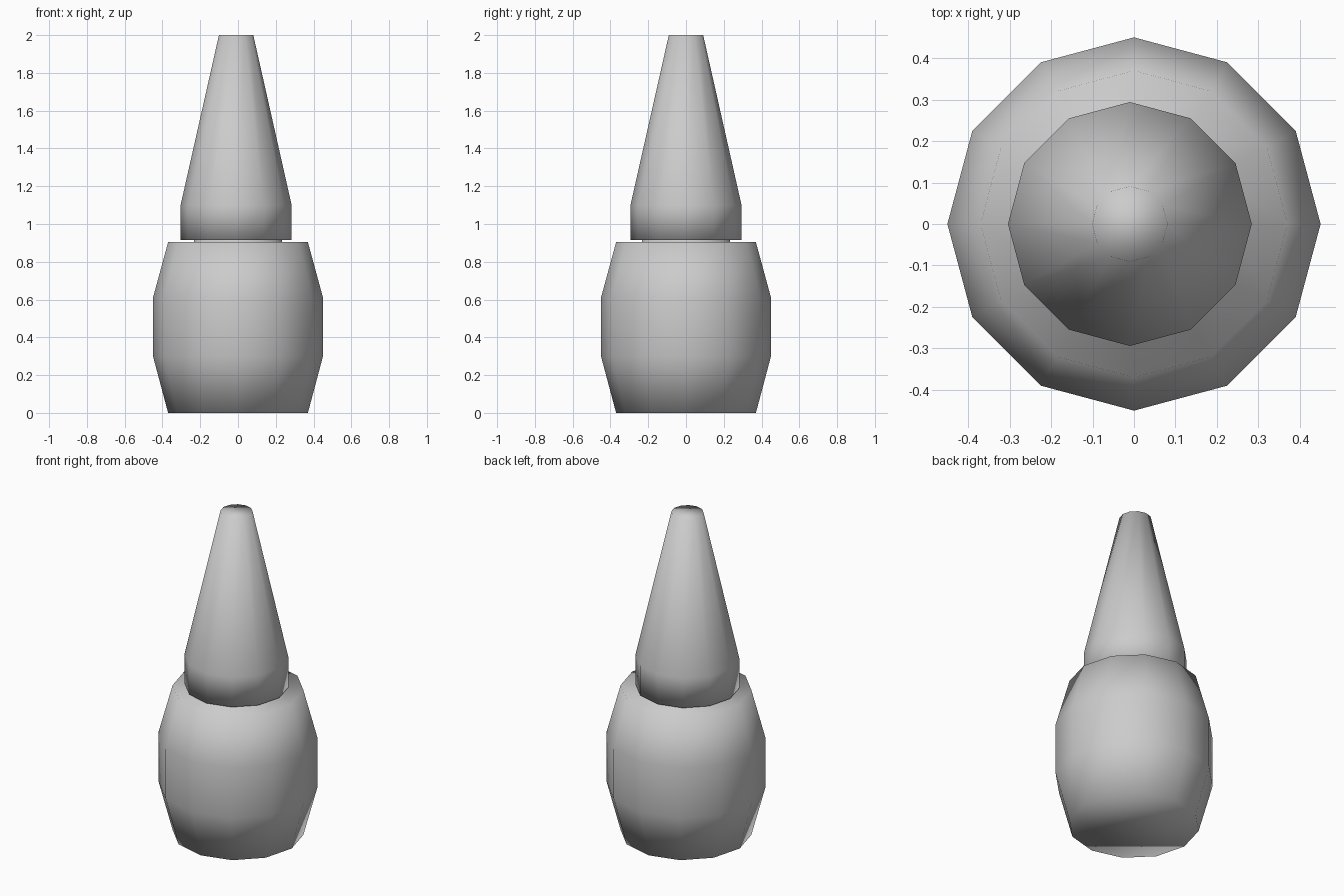
import bpy, bmesh
from math import cos, sin, tau

if "Cube" in bpy.data.objects:
    bpy.data.objects.remove(bpy.data.objects["Cube"])

SIDES = 12


def lathe(name, profile, x=0.0):
    """Spin a (radius, height) profile into a closed, smooth 12-sided solid."""
    bm = bmesh.new()
    rings = [[bm.verts.new((x + r * cos(tau * i / SIDES), r * sin(tau * i / SIDES), z))
              for i in range(SIDES)] for r, z in profile]
    for low, high in zip(rings, rings[1:]):
        for i in range(SIDES):
            j = (i + 1) % SIDES
            bm.faces.new((low[i], low[j], high[j], high[i]))
    bm.faces.new(rings[0][::-1])
    bm.faces.new(rings[-1])
    for f in bm.faces:
        f.smooth = True
    mesh = bpy.data.meshes.new(name)
    bm.to_mesh(mesh)
    bm.free()
    obj = bpy.data.objects.new(name, mesh)
    bpy.context.collection.objects.link(obj)
    return obj


# Rounded bottle body with a short neck collar
lathe("bottle_body", [(0.37, 0), (0.45, 0.3), (0.45, 0.61), (0.37, 0.904),
                      (0.233, 0.904), (0.233, 0.914)])

# Tall tapered cap, set slightly off centre
lathe("tapered_cap", [(0.294, 0.915), (0.294, 1.1), (0.091, 2.0)], x=-0.01)
